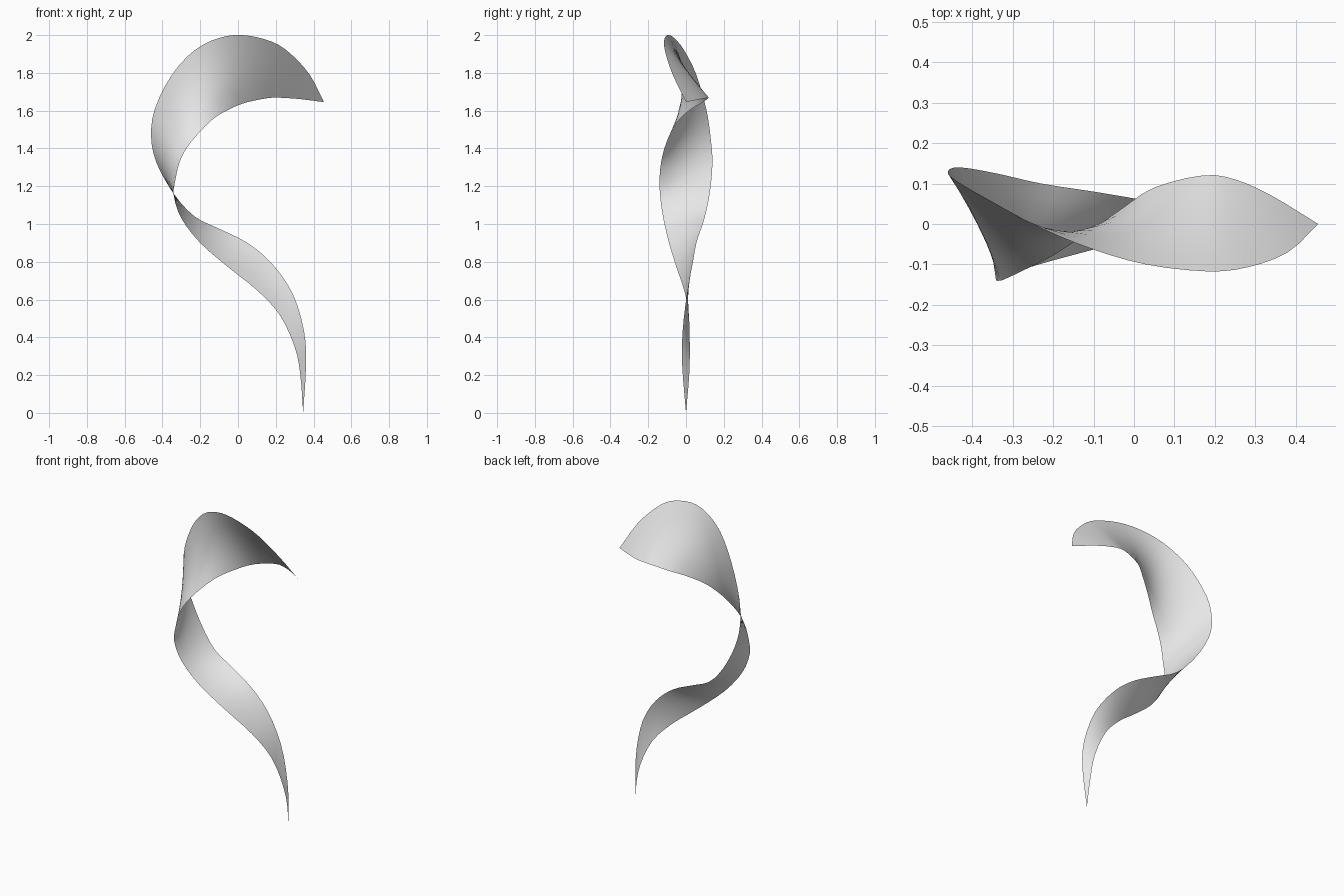
import bpy
import bmesh
from mathutils import Vector

STEPS_ALONG = 3    # subdivisions between neighbouring stations
STEPS_ACROSS = 6   # subdivisions across the ribbon width


def catmull_rom(points, steps):
    """Return a smooth curve passing through every control point."""
    points = [Vector(p) for p in points]
    first = points[0] * 2 - points[1]
    last = points[-1] * 2 - points[-2]
    padded = [first] + points + [last]
    curve = []
    for before, start, end, after in zip(padded, padded[1:], padded[2:], padded[3:]):
        for step in range(steps):
            t = step / steps
            tangent_start = (end - before) / 2
            tangent_end = (after - start) / 2
            curve.append(
                start * (2 * t**3 - 3 * t**2 + 1)
                + tangent_start * (t**3 - 2 * t**2 + t)
                + end * (3 * t**2 - 2 * t**3)
                + tangent_end * (t**3 - t**2)
            )
    curve.append(points[-1])
    return curve


def make_material(name, colour):
    material = bpy.data.materials.new(name)
    material.use_nodes = True
    material.diffuse_color = colour
    shader = material.node_tree.nodes["Principled BSDF"]
    shader.inputs["Base Color"].default_value = colour
    return material


def loft_ribbon(name, edge_a, edge_b, across, material):
    """Span two matching edge curves with a smooth sheet."""
    bm = bmesh.new()
    rows = []
    for a, b in zip(edge_a, edge_b):
        rows.append([bm.verts.new(a.lerp(b, i / across)) for i in range(across + 1)])
    for row, following in zip(rows, rows[1:]):
        for i in range(across):
            bm.faces.new((row[i], row[i + 1], following[i + 1], following[i]))
    # Close the pointed ends, where both edges meet
    bmesh.ops.remove_doubles(bm, verts=bm.verts[:], dist=0.0001)
    for face in bm.faces:
        face.smooth = True
    mesh = bpy.data.meshes.new(name)
    bm.to_mesh(mesh)
    bm.free()
    mesh.materials.append(material)
    ribbon = bpy.data.objects.new(name, mesh)
    bpy.context.collection.objects.link(ribbon)
    return ribbon


default_cube = bpy.data.objects.get("Cube")
if default_cube:
    bpy.data.objects.remove(default_cube, do_unlink=True)

# Outer edge, from the upper tip round the hook and down to the foot
outer_edge = [
    (.455, 0, 1.645), (.38, -.07, 1.79), (.28, -.107, 1.9), (.18, -.117, 1.965),
    (.03, -.1, 2), (-.1, -.063, 1.985), (-.23, -.01, 1.92), (-.35, .055, 1.79),
    (-.44, .107, 1.61), (-.46, .13, 1.46), (-.43, .14, 1.32), (-.34, .125, 1.16),
    (-.23, .1, 1.04), (-.1, .08, .975), (.05, .055, .9), (.18, .035, .79),
    (.29, .005, .63), (.35, -.018, .43), (.36, -.02, .25), (.345, 0, 0),
]

# Inner edge, matching the outer edge station by station
inner_edge = [
    (.455, 0, 1.645), (.34, .07, 1.66), (.25, .11, 1.667), (.17, .12, 1.668),
    (.05, .09, 1.645), (-.03, .038, 1.615), (-.12, -.025, 1.565), (-.2, -.078, 1.49),
    (-.27, -.113, 1.405), (-.31, -.132, 1.325), (-.33, -.14, 1.24), (-.34, -.137, 1.15),
    (-.3, -.12, 1.03), (-.2, -.09, .9), (-.05, -.05, .77), (.1, -.01, .65),
    (.22, .015, .52), (.3, .02, .35), (.33, .017, .2), (.345, 0, 0),
]

# Twisted ribbon
light_grey = make_material("light_grey", (0.8, 0.8, 0.8, 1))
loft_ribbon(
    "twisted_ribbon",
    catmull_rom(outer_edge, STEPS_ALONG),
    catmull_rom(inner_edge, STEPS_ALONG),
    STEPS_ACROSS,
    light_grey,
)
